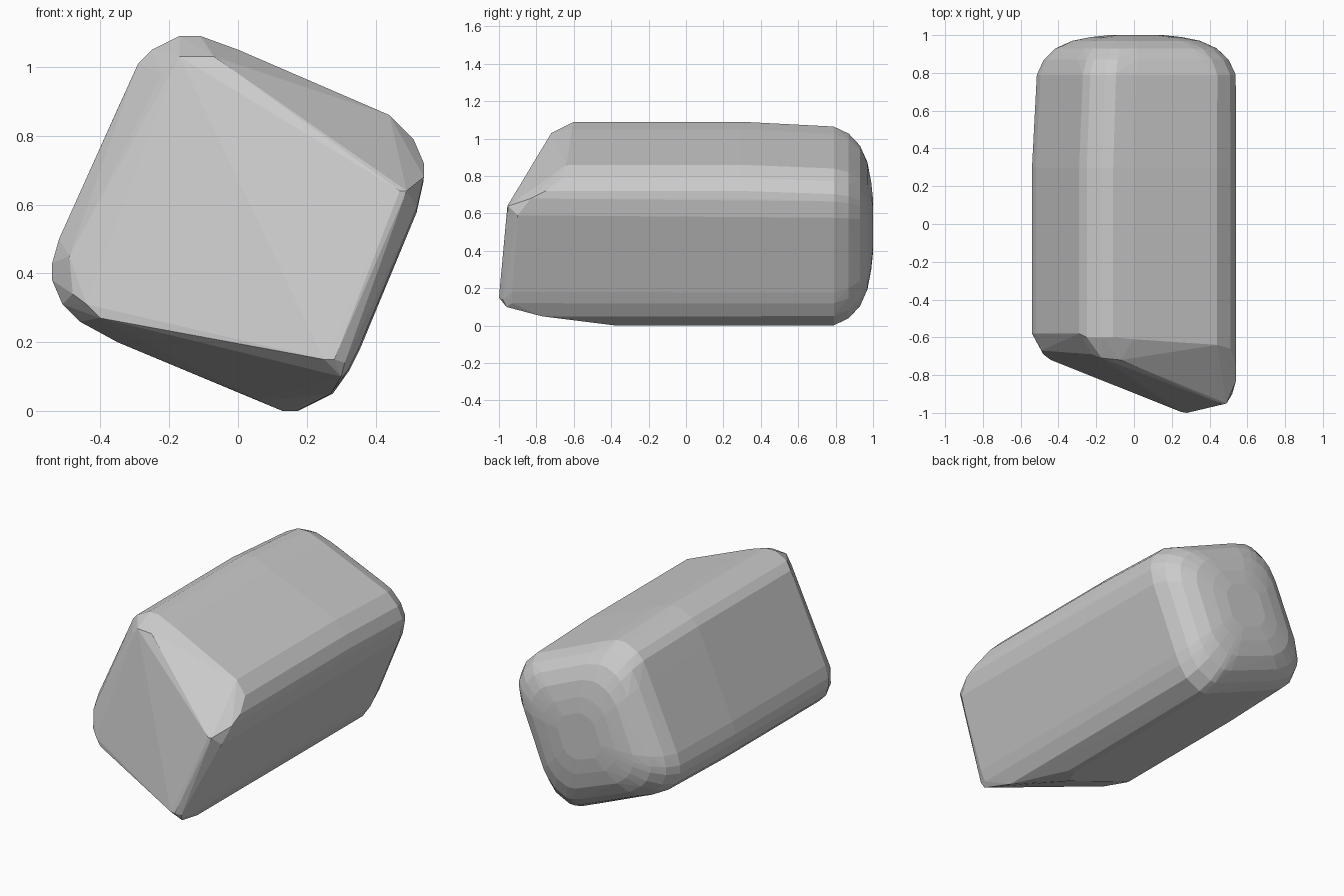
import bpy, bmesh, math

CZ = 0.545
# Rounded, tilted square cross-section: x, z and the y where that edge ends at the front
profile = [
    (-0.17, 1.09, -0.60), (-0.11, 1.09, -0.60), (0.00, 1.05, -0.61), (0.37, 0.89, -0.63),
    (0.44, 0.86, -0.64), (0.51, 0.79, -0.66), (0.54, 0.72, -0.75), (0.54, 0.68, -0.83),
    (0.52, 0.59, -0.90), (0.35, 0.18, -0.93), (0.32, 0.12, -0.93), (0.27, 0.05, -0.77),
    (0.17, 0.00, -0.37), (0.13, 0.00, -0.37), (0.06, 0.03, -0.50), (-0.35, 0.20, -0.55),
    (-0.46, 0.26, -0.60), (-0.51, 0.31, -0.60), (-0.54, 0.38, -0.58), (-0.54, 0.43, -0.58),
    (-0.52, 0.50, -0.58), (-0.34, 0.90, -0.57), (-0.29, 1.01, -0.58), (-0.25, 1.05, -0.60),
]
# Corners of the slanted front face (x, y, z): top, right, bottom, left
front_corners = [
    (-0.17, -0.71, 1.03), (-0.07, -0.72, 1.03), (-0.22, -0.69, 0.98),
    (0.49, -0.95, 0.64), (0.47, -0.955, 0.64),
    (0.28, -1.0, 0.15), (0.25, -0.995, 0.15), (0.31, -0.98, 0.14), (0.30, -0.96, 0.10),
    (-0.40, -0.735, 0.27), (-0.44, -0.72, 0.31), (-0.48, -0.69, 0.34), (-0.49, -0.67, 0.45),
]
# Domed back: y, scale, blend towards a circle
back_rings = [(0.79, 0.975, 0.0), (0.87, 0.91, 0.1), (0.93, 0.80, 0.3),
              (0.97, 0.64, 0.5), (0.99, 0.45, 0.8), (1.0, 0.27, 1.0)]

bm = bmesh.new()
for x, z, y in profile:
    bm.verts.new((x, y, z))
    bm.verts.new((x, 0.3, z))
    # nearly the full section at the back, trimmed slightly on top and left
    for ry, s, blend in back_rings:
        dx, dz = x * s, (z - CZ) * s
        r = math.hypot(dx, dz)
        k = (1 - blend) + blend * 0.53 * s / r
        bm.verts.new((dx * k + 0.012, ry, CZ + dz * k - 0.012))
for co in front_corners:
    bm.verts.new(co)

# Wrap everything in one convex skin
bmesh.ops.convex_hull(bm, input=bm.verts[:])
bmesh.ops.delete(bm, geom=[v for v in bm.verts if not v.link_faces], context='VERTS')
bmesh.ops.recalc_face_normals(bm, faces=bm.faces[:])

mesh = bpy.data.meshes.new("rounded_block")
bm.to_mesh(mesh)
bm.free()
block = bpy.data.objects.new("rounded_block", mesh)
bpy.context.collection.objects.link(block)
